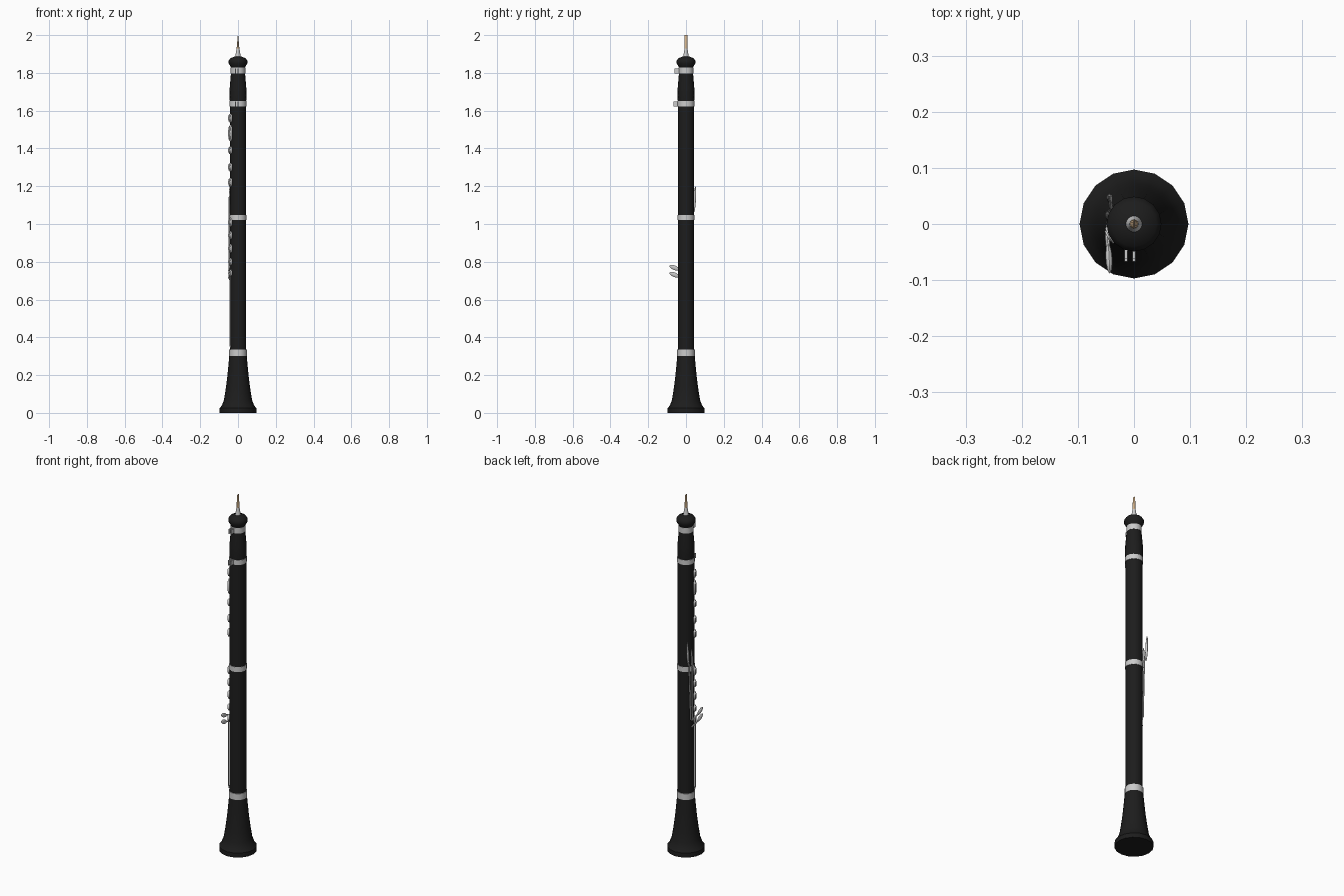
import bpy, bmesh, math
from mathutils import Vector, Matrix

if "Cube" in bpy.data.objects:
    bpy.data.objects.remove(bpy.data.objects["Cube"])


def mat(name, col):
    m = bpy.data.materials.new(name)
    m.diffuse_color = (*col, 1)
    m.use_nodes = True
    m.node_tree.nodes["Principled BSDF"].inputs["Base Color"].default_value = m.diffuse_color
    return m


BLACK = mat("black_wood", (0.012, 0.012, 0.012))
SILVER = mat("silver_metal", (0.6, 0.6, 0.6))
CANE = mat("cane", (0.68, 0.47, 0.27))


def finish(name, bm, material):
    bmesh.ops.recalc_face_normals(bm, faces=bm.faces)
    me = bpy.data.meshes.new(name)
    bm.to_mesh(me)
    bm.free()
    ob = bpy.data.objects.new(name, me)
    bpy.context.collection.objects.link(ob)
    me.materials.append(material)
    bpy.context.view_layer.objects.active = ob
    bpy.ops.object.select_all(action='DESELECT')
    ob.select_set(True)
    bpy.ops.object.shade_smooth_by_angle(angle=math.radians(35))
    return ob


def loft(name, rings, material, n=16):
    """Closed stack of elliptical rings (rx, ry, z)."""
    bm = bmesh.new()
    loops = [[bm.verts.new((rx * math.cos(2 * math.pi * i / n),
                            ry * math.sin(2 * math.pi * i / n), z))
              for i in range(n)] for rx, ry, z in rings]
    for a, b in zip(loops, loops[1:]):
        for i in range(n):
            j = (i + 1) % n
            bm.faces.new((a[i], a[j], b[j], b[i]))
    bm.faces.new(loops[0])
    bm.faces.new(loops[-1])
    return finish(name, bm, material)


def lathe(name, prof, material):
    return loft(name, [(r, r, z) for r, z in prof], material)


def rod(name, pts, r):
    """Thin round bar through points."""
    bm = bmesh.new()
    for a, b in zip(pts, pts[1:]):
        a, b = Vector(a), Vector(b)
        m = Matrix.Translation((a + b) / 2) @ (b - a).to_track_quat('Z', 'Y').to_matrix().to_4x4()
        bmesh.ops.create_cone(bm, cap_ends=True, segments=8, radius1=r, radius2=r,
                              depth=(b - a).length, matrix=m)
    return finish(name, bm, SILVER)


def paddle(name, a, b, width, thick):
    """Flattened oval touch-piece from a to b, facing -x."""
    a, b = Vector(a), Vector(b)
    d = (b - a).normalized()
    side = d.cross(Vector((1, 0, 0))).normalized()
    up = side.cross(d)
    rot = Matrix((d, side, up)).transposed().to_4x4()
    bm = bmesh.new()
    bmesh.ops.create_uvsphere(bm, u_segments=12, v_segments=8, radius=1,
                              matrix=Matrix.Translation((a + b) / 2) @ rot
                              @ Matrix.Diagonal(((b - a).length / 2, width / 2, thick / 2, 1)))
    return finish(name, bm, SILVER)


def key_cup(name, z, ry, rz):
    """Domed disc on the left side, turned a little to the front."""
    ang = math.radians(205)
    n = Vector((math.cos(ang), math.sin(ang), 0))
    m = Matrix.Translation(n * 0.042 + Vector((0, 0, z))) @ n.to_track_quat('Z', 'Y').to_matrix().to_4x4()
    bm = bmesh.new()
    for r, depth, off in ((1.0, 0.008, 0.004), (0.7, 0.004, 0.009)):
        bmesh.ops.create_cone(bm, cap_ends=True, segments=16, radius1=r, radius2=r * 0.9, depth=depth,
                              matrix=m @ Matrix.Translation((0, 0, off)) @ Matrix.Diagonal((ry, rz, 1, 1)))
    return finish(name, bm, SILVER)


# Wooden body
lathe("bell", [(0.097, 0), (0.097, 0.025), (0.085, 0.04), (0.074, 0.07), (0.066, 0.12),
               (0.058, 0.18), (0.051, 0.25), (0.046, 0.305)], BLACK)
lathe("lower_joint", [(0.043, 0.30), (0.043, 1.04)], BLACK)
lathe("upper_joint", [(0.043, 1.03), (0.043, 1.64)], BLACK)
lathe("barrel", [(0.043, 1.64), (0.045, 1.68), (0.044, 1.72), (0.038, 1.79), (0.036, 1.83)], BLACK)
lathe("top_cap", [(0.036, 1.825), (0.04, 1.835), (0.049, 1.85), (0.049, 1.865),
                  (0.04, 1.878), (0.014, 1.888)], BLACK)

# Metal bands
for i, (z0, z1, r) in enumerate([(0.30, 0.335, 0.0465), (1.02, 1.048, 0.0455),
                                 (1.623, 1.65, 0.0455), (1.797, 1.828, 0.0385)]):
    lathe(f"band_{i + 1}", [(r, z0), (r, z1)], SILVER)

# Clasps on the front of the two top bands
for z, y in ((1.811, -0.062), (1.636, -0.067)):
    bm = bmesh.new()
    for x in (-0.014, 0.0):
        bmesh.ops.create_cube(bm, size=1, matrix=Matrix.Translation((x, (y - 0.03) / 2, z))
                              @ Matrix.Diagonal((0.005, -y - 0.03, 0.026, 1)))
    finish("band_clasp", bm, SILVER)

# Reed and its socket
lathe("reed_socket", [(0.016, 1.88), (0.013, 1.895), (0.008, 1.928)], SILVER)
loft("reed", [(0.008, 0.008, 1.922), (0.0055, 0.0085, 1.95), (0.001, 0.009, 2.0)], CANE)

# Key cups along the left side
for z, ry, rz in [(1.56, .017, .024), (1.48, .017, .045), (1.39, .017, .021), (1.30, .017, .023),
                  (1.22, .017, .024), (1.01, .017, .025), (0.94, .017, .022), (0.87, .017, .024),
                  (0.80, .016, .02), (0.74, .014, .02)]:
    # local x of the disc is vertical or horizontal depending on tracking: Y is up here
    key_cup("key_cup", z, ry, rz)

# Long rods
rod("lower_rod", [(-0.038, -0.022, 0.345), (-0.043, -0.022, 0.36), (-0.043, -0.022, 0.74)], 0.003)
rod("side_lever_back", [(-0.043, 0.018, 0.75), (-0.041, 0.03, 1.06), (-0.043, 0.042, 1.10)], 0.004)
rod("side_lever_front", [(-0.045, 0.006, 0.75), (-0.046, 0.01, 1.04), (-0.047, 0.013, 1.06)], 0.004)
paddle("side_touch_back", (-0.043, 0.042, 1.06), (-0.043, 0.05, 1.20), 0.014, 0.012)
paddle("side_touch_front", (-0.047, 0.012, 1.03), (-0.047, 0.018, 1.15), 0.014, 0.009)

# Little-finger levers
for z in (0.755, 0.718):
    rod("finger_lever", [(-0.044, 0.012, z - 0.012), (-0.048, -0.02, z), (-0.045, -0.055, z + 0.01)], 0.004)
    paddle("finger_touch", (-0.046, -0.035, z + 0.002), (-0.043, -0.088, z + 0.025), 0.024, 0.012)
